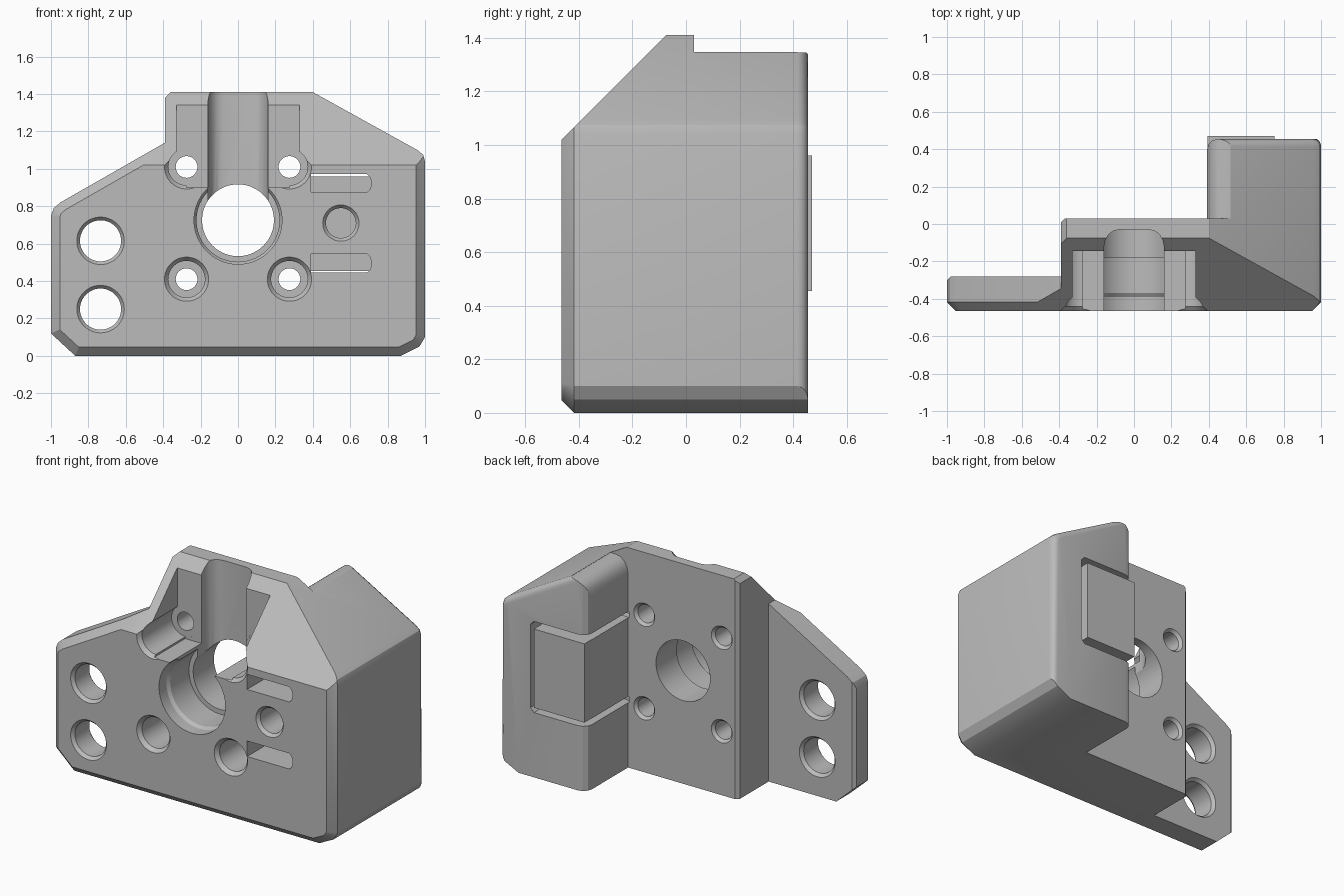
import bpy, bmesh, math
from mathutils import Vector

if "Cube" in bpy.data.objects:
    bpy.data.objects.remove(bpy.data.objects["Cube"], do_unlink=True)

FRONT, BACK = -0.465, 0.455

grey = bpy.data.materials.new("plain grey")
grey.use_nodes = True
grey.diffuse_color = (0.5, 0.5, 0.5, 1)
grey.node_tree.nodes["Principled BSDF"].inputs["Base Color"].default_value = (0.5, 0.5, 0.5, 1)


def finish(name, bm):
    bmesh.ops.recalc_face_normals(bm, faces=bm.faces)
    mesh = bpy.data.meshes.new(name)
    bm.to_mesh(mesh)
    bm.free()
    mesh.materials.append(grey)
    ob = bpy.data.objects.new(name, mesh)
    bpy.context.collection.objects.link(ob)
    return ob


def prism_bm(points, axis, lo, hi):
    """Extrude a 2D outline along the given axis."""
    bm = bmesh.new()
    place = {"x": lambda a, b: (lo, a, b), "y": lambda a, b: (a, lo, b),
             "z": lambda a, b: (a, b, lo)}[axis]
    face = bm.faces.new([bm.verts.new(place(a, b)) for a, b in points])
    out = bmesh.ops.extrude_face_region(bm, geom=[face])
    step = Vector([(hi - lo) * (axis == c) for c in "xyz"])
    bmesh.ops.translate(bm, vec=step, verts=[v for v in out["geom"] if isinstance(v, bmesh.types.BMVert)])
    return bm


def prism(name, points, axis, lo, hi):
    return finish(name, prism_bm(points, axis, lo, hi))


def bore(name, x, z, steps, sides=48):
    """Stepped round cutter along y from (y, radius) pairs."""
    bm = bmesh.new()
    rings = []
    for y, r in steps:
        rings.append([bm.verts.new((x + r * math.cos(math.tau * i / sides), y,
                                    z + r * math.sin(math.tau * i / sides))) for i in range(sides)])
    for a, b in zip(rings, rings[1:]):
        for i in range(sides):
            j = (i + 1) % sides
            bm.faces.new((a[i], a[j], b[j], b[i]))
    bm.faces.new(rings[0])
    bm.faces.new(rings[-1])
    return finish(name, bm)


def rect(x0, x1, z0, z1):
    return [(x0, z0), (x1, z0), (x1, z1), (x0, z1)]


def combine(target, tool, operation="DIFFERENCE"):
    tool.hide_render = True
    mod = target.modifiers.new("shape", "BOOLEAN")
    mod.operation, mod.solver, mod.object = operation, "EXACT", tool
    bpy.context.view_layer.objects.active = target
    bpy.ops.object.modifier_apply(modifier=mod.name)
    bpy.data.objects.remove(tool, do_unlink=True)


# Front outline, chamfered at the front and rounded at the back
outline = [(-1, .12), (-.87, 0), (.87, 0), (.97, .05), (1, .1), (1, 1.04), (.99, 1.075), (.96, 1.1),
           (.4, 1.41), (-.36, 1.41), (-.39, 1.38), (-.39, 1.14), (-.95, .82), (-.985, .79), (-1, .75)]
bm = prism_bm(outline, "y", FRONT, BACK)
edges = [e for e in bm.edges if all(abs(v.co.y - FRONT) < 1e-4 for v in e.verts)]
bmesh.ops.bevel(bm, geom=edges, offset=.047, segments=1, affect="EDGES")
edges = [e for e in bm.edges if all(abs(v.co.y - BACK) < 1e-4 and v.co.x > .3 for v in e.verts)
         and max(v.co.z for v in e.verts) > .2]
bmesh.ops.bevel(bm, geom=edges, offset=.04, segments=4, profile=.5, affect="EDGES")
body = finish("mount_body", bm)

# Stepped plan: thin flange, middle plate and deep block
plan = [(-1.1, -.6), (1.1, -.6), (1.1, .6), (.45, .6), (.45, BACK), (.42, .447), (.398, .425),
        (.39, .395), (.39, .03), (-.37, .03), (-.39, .01), (-.39, -.28), (-.98, -.28), (-1.02, -.32),
        (-1.1, -.32)]
combine(body, prism("plan_shape", plan, "z", -.1, 1.6), "INTERSECT")

# Sloping front top and rounded inner shoulder of the block
combine(body, prism("slope_cut", [(-.7, .785), (.2, 1.685), (-.7, 1.685)], "x", -1.2, 1.2))
shoulder = [(.36, 1.5), (.36, 1.24), (.39, 1.24), (.397, 1.28), (.415, 1.315), (.445, 1.338),
            (.48, 1.345), (.515, 1.345), (.515, 1.5)]
combine(body, prism("shoulder_cut", shoulder, "y", .03, .6))

# Upright channel above the centre hole
half = [(.16, -.6), (.16, -.12), (.153, -.085), (.135, -.055), (.11, -.037), (.08, -.03)]
channel = half + [(-x, y) for x, y in reversed(half)]
combine(body, prism("channel_cut", channel, "z", .725, 1.6))

# Screw access notch beside the channel
combine(body, prism("notch_cut", rect(-.33, .33, 1.01, 1.34), "y", -.6, -.141))
combine(body, prism("neck_cut", rect(-.275, .275, .9, 1.05), "y", -.6, -.142))

# Centre hole with its wide seat
combine(body, bore("centre_hole", 0, .725, [(-.6, .235), (-.39, .235), (-.37, .222), (-.18, .222),
                                            (-.18, .192), (.1, .192)], 72))

# Four screw holes, mirrored in pairs
for x in (-.275, .275):
    for z in (.41, 1.01):
        combine(body, bore("screw_hole", x, z, [(-.6, .118), (FRONT, .118), (-.44, .098), (-.14, .098),
                                                (-.14, .058), (.012, .058), (.03, .074), (.1, .074)]))

# Flange holes
for z in (.25, .615):
    combine(body, bore("flange_hole", -.735, z, [(-.6, .127), (FRONT, .127), (-.445, .11), (-.3, .11),
                                                 (-.28, .127), (-.2, .127)]))

# Blind hole in the block
combine(body, bore("blind_hole", .55, .71, [(-.6, .097), (FRONT, .097), (-.445, .08), (.2, .08)]))

# Tie slots from the front and the groove behind them
for z0, z1 in ((.445, .545), (.875, .972)):
    slot = [(.39, z0), (.69, z0), (.705, z0 + .015), (.712, z0 + .035), (.712, z1 - .035),
            (.705, z1 - .015), (.69, z1), (.39, z1)]
    combine(body, prism("slot_cut", slot, "y", -.6, .02))
groove = [(.385, .96), (.75, .96), (.75, .455), (.385, .455), (.385, .415), (.76, .415), (.785, .44),
          (.785, .975), (.76, 1), (.385, 1)]
combine(body, prism("groove_cut", groove, "y", 0, .6))

# Raised pad framed by the groove
pad = prism("tie_pad", rect(.392, .75, .455, .96), "y", .38, .47)

for ob in (body, pad):
    bpy.ops.object.select_all(action="DESELECT")
    ob.select_set(True)
    bpy.context.view_layer.objects.active = ob
    bpy.ops.object.shade_smooth_by_angle(angle=math.radians(28))
